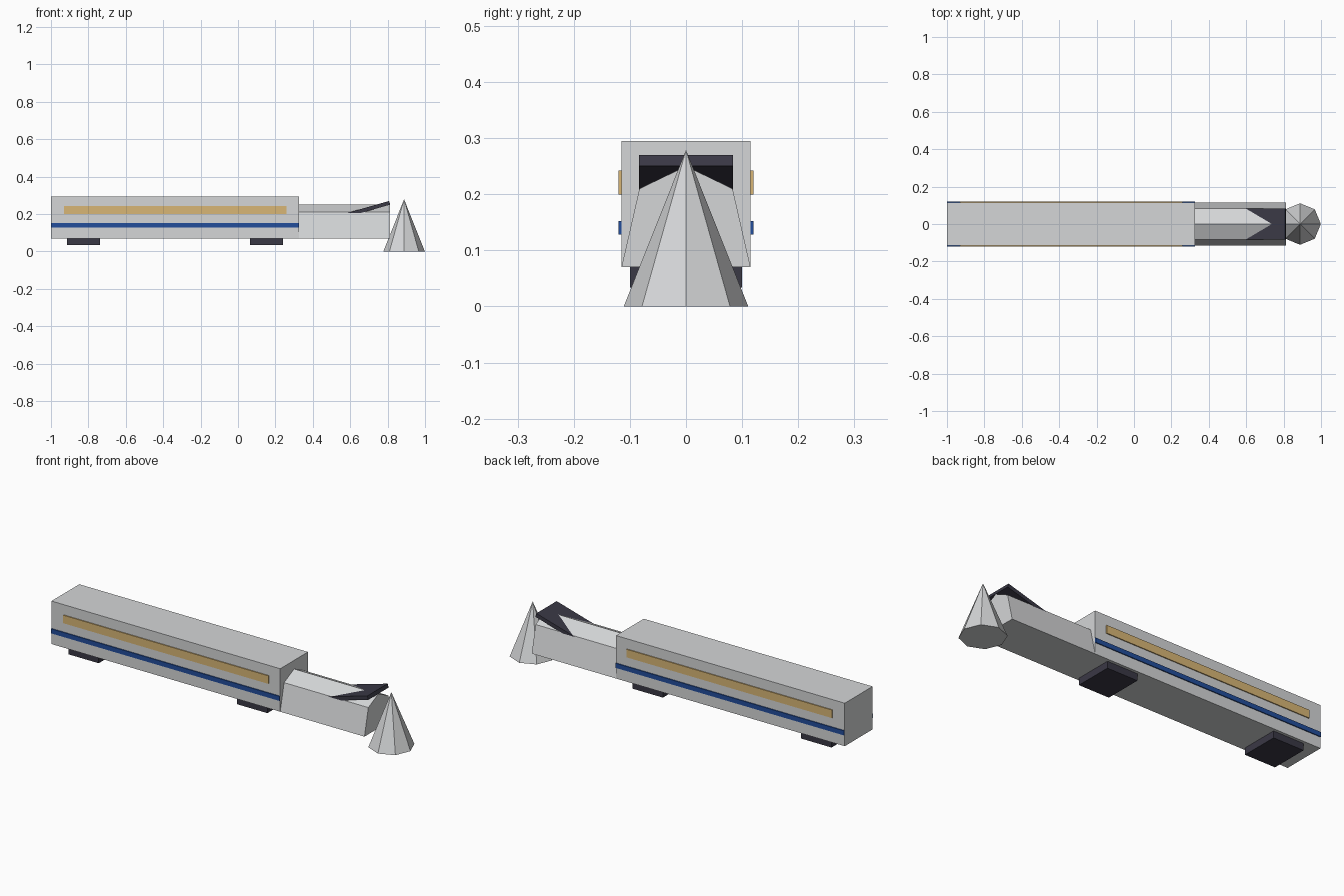
import bpy, bmesh, math
from mathutils import Matrix

if "Cube" in bpy.data.objects:
    bpy.data.objects.remove(bpy.data.objects["Cube"])


def material(name, rgb):
    mat = bpy.data.materials.new(name)
    mat.use_nodes = True
    mat.diffuse_color = (*rgb, 1)
    mat.node_tree.nodes["Principled BSDF"].inputs["Base Color"].default_value = (*rgb, 1)
    return mat


SILVER = material("silver grey", (0.66, 0.67, 0.68))
GOLD = material("window gold", (0.69, 0.47, 0.18))
BLUE = material("stripe blue", (0.016, 0.075, 0.33))
DARK = material("dark charcoal", (0.042, 0.04, 0.06))


def finish(name, bm, mat):
    bmesh.ops.recalc_face_normals(bm, faces=bm.faces)
    mesh = bpy.data.meshes.new(name)
    bm.to_mesh(mesh)
    bm.free()
    mesh.materials.append(mat)
    obj = bpy.data.objects.new(name, mesh)
    bpy.context.collection.objects.link(obj)
    return obj


def box(name, x, y, z, mat):
    """Box from (low, high) ranges on each axis."""
    bm = bmesh.new()
    spans = (x, y, z)
    size = Matrix.Diagonal([b - a for a, b in spans] + [1])
    centre = Matrix.Translation([(a + b) / 2 for a, b in spans])
    bmesh.ops.create_cube(bm, size=1, matrix=centre @ size)
    return finish(name, bm, mat)


def prism(name, profile, start, end, mat):
    """Extrude a (y, z) profile along x."""
    bm = bmesh.new()
    face = bm.faces.new([bm.verts.new((start, y, z)) for y, z in profile])
    out = bmesh.ops.extrude_face_region(bm, geom=[face])
    moved = [v for v in out["geom"] if isinstance(v, bmesh.types.BMVert)]
    bmesh.ops.translate(bm, verts=moved, vec=(end - start, 0, 0))
    return finish(name, bm, mat)


# Carriage body
HALF, FLOOR, REAR, JOIN = 0.115, 0.07, -1.0, 0.325
box("carriage_body", (REAR, JOIN), (-HALF, HALF), (FLOOR, 0.295), SILVER)

# Window bands and stripes on both sides
for side, sign in (("right", -1), ("left", 1)):
    y = sorted((sign * HALF, sign * (HALF + 0.005)))
    box(side + "_window_band", (-0.93, 0.26), y, (0.2, 0.242), GOLD)
    box(side + "_stripe", (REAR, JOIN), y, (0.128, 0.152), BLUE)

# Bogies
for name, x in (("rear_bogie", -0.825), ("front_bogie", 0.152)):
    box(name, (x - 0.088, x + 0.088), (-0.1, 0.1), (0.034, FLOOR), DARK)

# Ridged nose section
prism("nose", [(-HALF, FLOOR), (HALF, FLOOR), (0.083, 0.21), (0, 0.25), (-0.083, 0.21)],
      JOIN, 0.813, SILVER)

# Tilted windscreen slab, pivoting on its upper front edge
screen = box("windscreen", (-0.24, 0), (-0.084, 0.084), (-0.02, 0), DARK)
screen.location = (0.808, 0, 0.27)
screen.rotation_euler.y = -math.atan(0.285)

# Eight-sided nose cone
bm = bmesh.new()
bmesh.ops.create_cone(bm, cap_ends=True, segments=8, radius1=0.111, radius2=0, depth=0.279,
                      matrix=Matrix.Translation((0.888, 0, 0.1395)))
finish("nose_cone", bm, SILVER)
